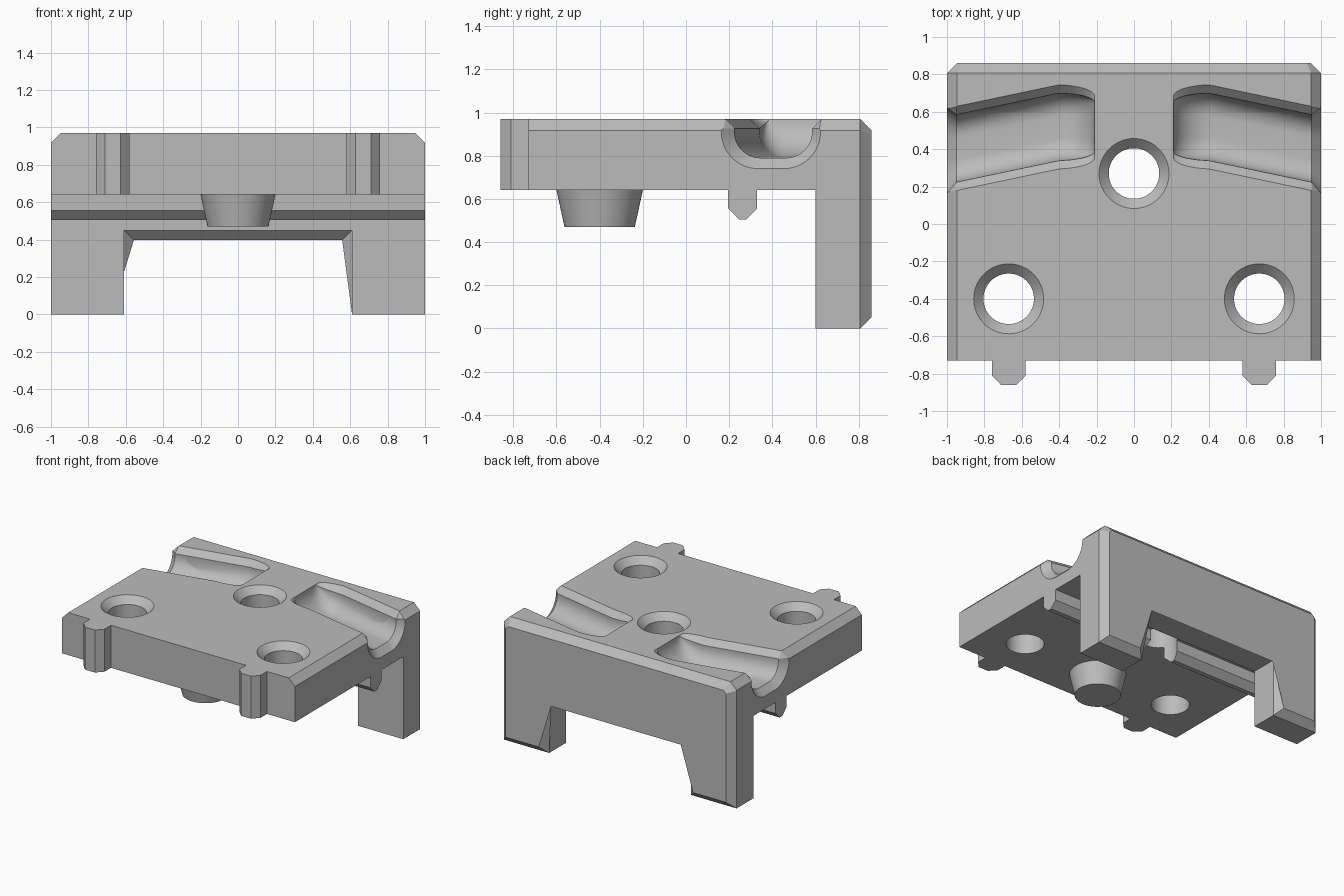
import bpy, bmesh, math

cube = bpy.data.objects.get("Cube")
if cube:
    bpy.data.objects.remove(cube)

TOP, UNDER, CH = 0.97, 0.64, 0.053

grey = bpy.data.materials.new("plain_grey")
grey.use_nodes = True
grey.diffuse_color = (0.5, 0.5, 0.5, 1)
grey.node_tree.nodes["Principled BSDF"].inputs["Base Color"].default_value = (0.5, 0.5, 0.5, 1)


def make(name, bm):
    bmesh.ops.recalc_face_normals(bm, faces=bm.faces)
    mesh = bpy.data.meshes.new(name)
    bm.to_mesh(mesh)
    bm.free()
    mesh.materials.append(grey)
    obj = bpy.data.objects.new(name, mesh)
    bpy.context.collection.objects.link(obj)
    return obj


def loft(rings):
    """Skin a list of equal closed rings and cap both ends."""
    bm = bmesh.new()
    rows = [[bm.verts.new(p) for p in ring] for ring in rings]
    n = len(rows[0])
    for a, b in zip(rows, rows[1:]):
        for i in range(n):
            j = (i + 1) % n
            bm.faces.new((a[i], a[j], b[j], b[i]))
    bm.faces.new(rows[0])
    bm.faces.new(rows[-1])
    return bm


def prism(outline, axis, start, end):
    """Extrude a 2D outline along one axis."""
    def place(p, d):
        v = list(p)
        v.insert(axis, d)
        return v
    return loft([[place(p, d) for p in outline] for d in (start, end)])


def lathe(profile, x, y, sides=64):
    """Revolve (radius, height) points about a vertical line."""
    angles = [2 * math.pi * i / sides for i in range(sides)]
    return loft([[(x + r * math.cos(a), y + r * math.sin(a), z) for a in angles]
                 for r, z in profile])


def mirrored(half):
    return half + [(-x, z) for x, z in reversed(half)]


# Mounting plate with chamfered top sides
top_corner = [(1, TOP - CH), (1 - CH, TOP)]
plate = make("mounting_plate", prism(mirrored([(1, UNDER)] + top_corner), 1, -0.73, 0.6))

# Back wall with two legs; every edge of its rear face is chamfered
arch = mirrored([(0.61, 0.45), (0.61, 0), (1, 0)] + top_corner)
bm = prism(arch, 1, 0.6, 0.86)
rear = [e for e in bm.edges if all(v.co.y > 0.85 for v in e.verts)]
bmesh.ops.bevel(bm, geom=rear, offset=CH, segments=1, affect='EDGES')
wall = make("back_wall_with_legs", bm)

# Rib under the plate
rib_outline = [(0.195, UNDER), (0.195, 0.555), (0.245, 0.505),
               (0.28, 0.505), (0.33, 0.555), (0.33, UNDER)]
rib = make("under_rib", prism(rib_outline, 0, -1, 1))

# Tapered peg under the plate
peg = make("tapered_peg", lathe([(0.163, 0.47), (0.2, UNDER)], 0, -0.4))

# Front tabs
tabs = []
for side, s in (("left", 1), ("right", -1)):
    c = 0.67 * s
    outline = [(c - 0.09, -0.73), (c - 0.09, -0.81), (c - 0.042, -0.86),
               (c + 0.042, -0.86), (c + 0.09, -0.81), (c + 0.09, -0.73)]
    tabs.append(make(side + "_front_tab", prism(outline, 2, UNDER, TOP)))

# Countersunk screw hole cutters
holes = []
for x, y in ((0, 0.27), (0.67, -0.4), (-0.67, -0.4)):
    holes.append(make("hole_cutter", lathe(
        [(0.135, 0.4), (0.135, TOP - 0.052), (0.187, TOP), (0.237, TOP + 0.05)], x, y)))


def groove_section(s, x, fade, flare):
    """Rounded channel section at x; fade lifts the floor, flare widens it."""
    y0 = 0.405 + 0.21 * (0.945 - max(x, 0.4))
    r = 0.12
    half = [(0.06 + r * math.sin(a) + flare * math.sin(a), 0.91 - (r + flare) * math.cos(a))
            for a in [math.pi / 2 * i / 10 for i in range(11)]]
    half += [(0.18 + flare, TOP - 0.045), (0.225 + flare, TOP), (0.255 + flare, TOP + 0.03)]
    squeeze = 0.72 + 0.28 * fade
    ring = []
    for w, z in mirrored(half):
        if z < TOP:
            z = TOP - (TOP - z) * fade
        ring.append((s * x, y0 + w * squeeze, z))
    return ring


# Angled grooves, flared at the sides and fading out towards the middle
grooves = []
for s in (1, -1):
    sections = [groove_section(s, 1.02, 1, 0.07), groove_section(s, 0.95, 1, 0),
                groove_section(s, 0.42, 1, 0)]
    for i in range(1, 13):
        a = math.pi / 2 * i / 12
        sections.append(groove_section(s, 0.42 - 0.21 * math.sin(a), max(math.cos(a), 0.01), 0))
    grooves.append(make("groove_cutter", loft(sections)))


def cut(obj, cutters):
    bpy.context.view_layer.objects.active = obj
    for c in cutters:
        mod = obj.modifiers.new("cut", 'BOOLEAN')
        mod.operation, mod.solver, mod.object = 'DIFFERENCE', 'EXACT', c
        bpy.ops.object.modifier_apply(modifier=mod.name)


cut(plate, holes + grooves)
cut(wall, grooves)
cut(rib, holes[:1])
for c in holes + grooves:
    bpy.data.objects.remove(c)

# Smooth the round surfaces, keep the machined edges sharp
bpy.ops.object.select_all(action='DESELECT')
for obj in [plate, wall, rib, peg] + tabs:
    obj.select_set(True)
bpy.context.view_layer.objects.active = plate
bpy.ops.object.shade_smooth_by_angle(angle=math.radians(30))
